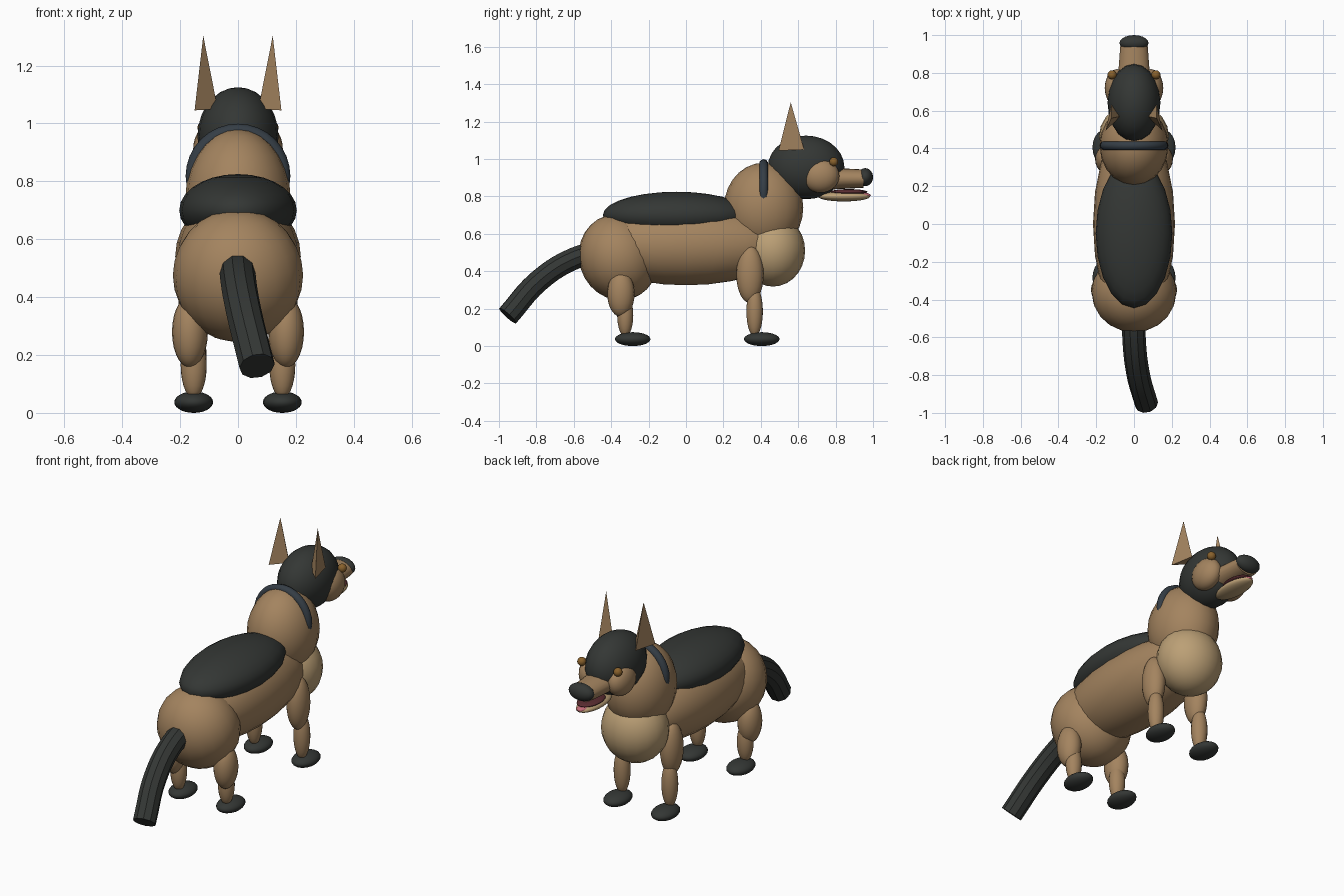
import bpy
import bmesh
from math import radians
from mathutils import Matrix, Vector

default = bpy.data.objects.get("Cube")
if default:
    bpy.data.objects.remove(default, do_unlink=True)


def material(name, rgb):
    mat = bpy.data.materials.new(name)
    mat.use_nodes = True
    mat.diffuse_color = (*rgb, 1)
    mat.node_tree.nodes["Principled BSDF"].inputs["Base Color"].default_value = (*rgb, 1)
    return mat


FUR = material("brown_fur", (0.37, 0.23, 0.115))
CREAM = material("cream_fur", (0.5, 0.35, 0.18))
DARK = material("dark_fur", (0.034, 0.038, 0.035))
BAND = material("collar_band", (0.035, 0.047, 0.06))
AMBER = material("amber_eye", (0.25, 0.12, 0.025))
MOUTH = material("mouth_red", (0.1, 0.025, 0.03))
PINK = material("tongue_pink", (0.55, 0.15, 0.19))


def finish(name, bm, mat, smooth=True):
    bmesh.ops.recalc_face_normals(bm, faces=bm.faces)
    for face in bm.faces:
        face.smooth = smooth
    mesh = bpy.data.meshes.new(name)
    bm.to_mesh(mesh)
    bm.free()
    mesh.materials.append(mat)
    obj = bpy.data.objects.new(name, mesh)
    bpy.context.collection.objects.link(obj)
    return obj


def ellipsoid(name, mat, center, radii, tilt=0):
    bm = bmesh.new()
    bmesh.ops.create_uvsphere(bm, u_segments=20, v_segments=14, radius=1)
    place = (Matrix.Translation(center) @ Matrix.Rotation(radians(tilt), 4, "X")
             @ Matrix.Diagonal((*radii, 1)))
    bmesh.ops.transform(bm, matrix=place, verts=bm.verts)
    return finish(name, bm, mat)


def pair(name, mat, center, radii, tilt=0):
    x, y, z = center
    ellipsoid("left_" + name, mat, (x, y, z), radii, tilt)
    ellipsoid("right_" + name, mat, (-x, y, z), radii, tilt)


# Trunk
ellipsoid("body", FUR, (0, 0, 0.54), (0.217, 0.55, 0.215))
ellipsoid("hips", FUR, (0, -0.36, 0.475), (0.225, 0.212, 0.232), 18)
ellipsoid("back_saddle", DARK, (0, -0.05, 0.7), (0.203, 0.395, 0.125))
ellipsoid("chest", CREAM, (0, 0.465, 0.51), (0.185, 0.172, 0.192))
ellipsoid("neck", FUR, (0, 0.415, 0.74), (0.182, 0.212, 0.24))

# Head and face
ellipsoid("head", DARK, (0, 0.642, 0.955), (0.14, 0.205, 0.17))
pair("cheek", FUR, (0.09, 0.72, 0.91), (0.065, 0.1, 0.09))
pair("eye", AMBER, (0.116, 0.79, 0.985), (0.024, 0.024, 0.024))
ellipsoid("nose", DARK, (0, 0.958, 0.903), (0.077, 0.042, 0.048))
ellipsoid("lower_jaw", CREAM, (0, 0.845, 0.8), (0.062, 0.14, 0.027))
ellipsoid("mouth_lining", MOUTH, (0, 0.87, 0.824), (0.062, 0.1, 0.015))
ellipsoid("tongue", PINK, (0, 0.93, 0.806), (0.032, 0.058, 0.016))

# Tapered snout
bm = bmesh.new()
bmesh.ops.create_cone(bm, cap_ends=True, segments=20, radius1=0.09, radius2=0.072, depth=0.24)
snout_place = (Matrix.Translation((0, 0.83, 0.895)) @ Matrix.Diagonal((1, 1, 0.68, 1))
               @ Matrix.Rotation(radians(-90), 4, "X"))
bmesh.ops.transform(bm, matrix=snout_place, verts=bm.verts)
finish("snout", bm, FUR)
bpy.context.view_layer.objects.active = bpy.data.objects["snout"]
bpy.data.objects["snout"].select_set(True)
bpy.ops.object.shade_smooth_by_angle()

# Pointed three-sided ears
for side, label in ((1, "left"), (-1, "right")):
    bm = bmesh.new()
    outline = [(0.15, 0.495, 1.045), (0.07, 0.57, 1.05), (0.12, 0.632, 1.05)]
    base = [bm.verts.new((side * x, y, z)) for x, y, z in outline]
    tip = bm.verts.new((side * 0.12, 0.56, 1.303))
    bm.faces.new(base)
    for i in range(3):
        bm.faces.new((base[i], base[(i + 1) % 3], tip))
    finish(label + "_ear", bm, FUR, smooth=False)

# Collar around the neck
bpy.ops.mesh.primitive_torus_add(major_segments=32, minor_segments=10, major_radius=0.157,
                                 minor_radius=0.024, location=(0, 0.415, 0.818),
                                 rotation=(radians(90), 0, 0))
collar = bpy.context.object
collar.name = "collar"
collar.data.materials.append(BAND)
bpy.ops.object.shade_smooth()

# Legs and paws
pair("front_upper_leg", FUR, (0.148, 0.342, 0.383), (0.058, 0.073, 0.153))
pair("front_lower_leg", FUR, (0.153, 0.367, 0.185), (0.045, 0.044, 0.135))
pair("front_paw", DARK, (0.153, 0.405, 0.037), (0.067, 0.095, 0.037))
pair("hind_upper_leg", FUR, (0.166, -0.348, 0.28), (0.062, 0.073, 0.124))
pair("hind_lower_leg", FUR, (0.153, -0.325, 0.165), (0.045, 0.043, 0.115))
pair("hind_paw", DARK, (0.153, -0.285, 0.037), (0.067, 0.095, 0.037))

# Drooping tail
curve = bpy.data.curves.new("tail", "CURVE")
curve.dimensions = "3D"
curve.bevel_depth = 0.062
curve.bevel_resolution = 3
curve.resolution_u = 5
curve.use_fill_caps = True
spline = curve.splines.new("BEZIER")
path = [(0, -0.44, 0.51), (0.0, -0.6, 0.467), (0.02, -0.785, 0.35), (0.066, -0.953, 0.162)]
spline.bezier_points.add(len(path) - 1)
for point, position in zip(spline.bezier_points, path):
    point.co = Vector(position)
    point.handle_left_type = point.handle_right_type = "AUTO"
curve.materials.append(DARK)
tail = bpy.data.objects.new("tail", curve)
bpy.context.collection.objects.link(tail)
bpy.ops.object.select_all(action="DESELECT")
tail.select_set(True)
bpy.context.view_layer.objects.active = tail
bpy.ops.object.convert(target="MESH")
bpy.ops.object.shade_smooth_by_angle()
